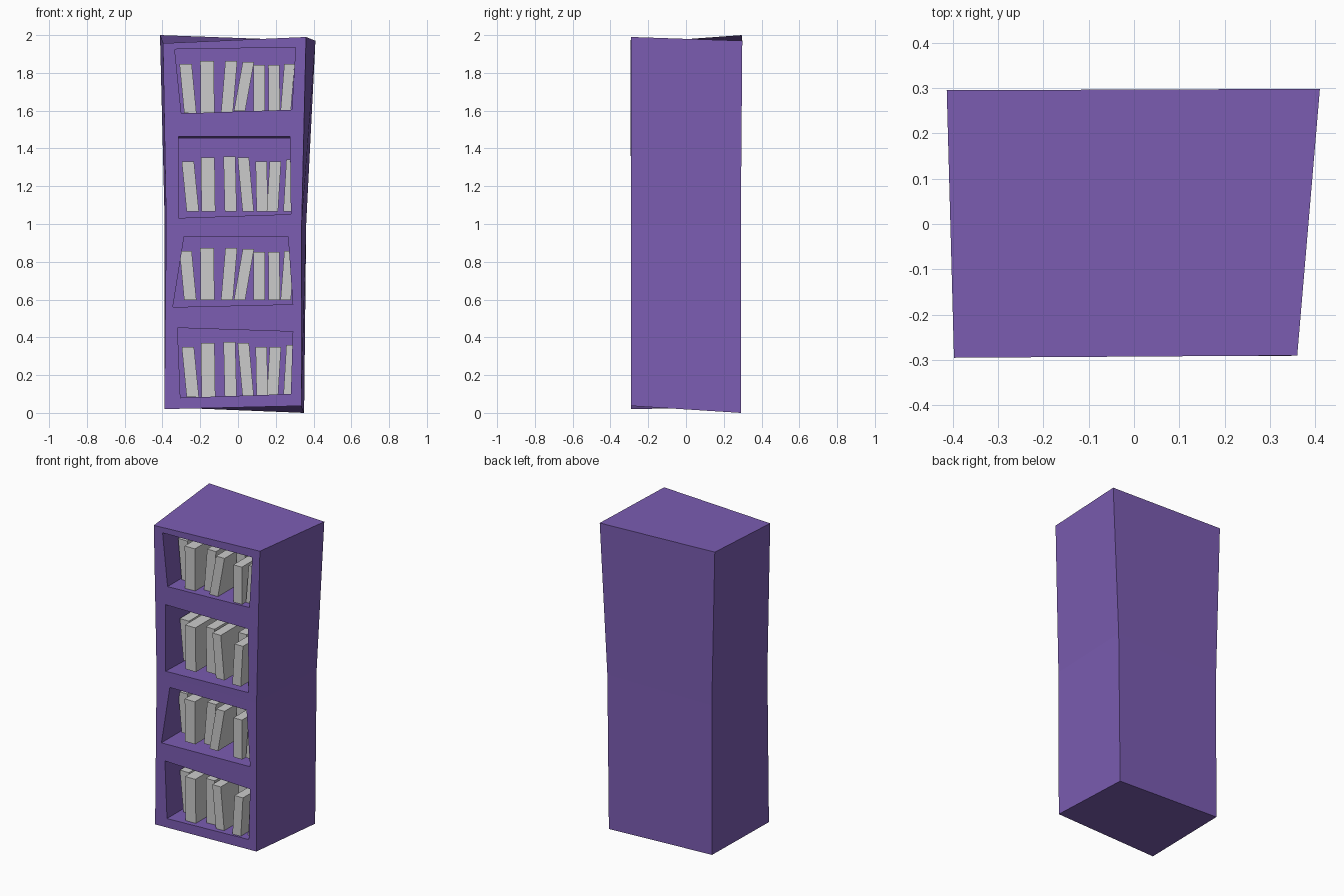
import bpy, bmesh

if "Cube" in bpy.data.objects:
    bpy.data.objects.remove(bpy.data.objects["Cube"])

purple = bpy.data.materials.new("purple_wood")
purple.diffuse_color = (0.2, 0.11, 0.45, 1)
purple.use_nodes = True
purple.node_tree.nodes["Principled BSDF"].inputs["Base Color"].default_value = purple.diffuse_color


def loft(name, rings, mat=None):
    """Solid made by joining four-cornered rings, with both ends closed."""
    bm = bmesh.new()
    loops = [[bm.verts.new(p) for p in ring] for ring in rings]
    for a, b in zip(loops, loops[1:]):
        for i in range(4):
            j = (i + 1) % 4
            bm.faces.new((a[i], a[j], b[j], b[i]))
    bm.faces.new(loops[0][::-1])
    bm.faces.new(loops[-1])
    bmesh.ops.recalc_face_normals(bm, faces=bm.faces)
    mesh = bpy.data.meshes.new(name)
    bm.to_mesh(mesh)
    bm.free()
    obj = bpy.data.objects.new(name, mesh)
    bpy.context.collection.objects.link(obj)
    if mat:
        mesh.materials.append(mat)
    return obj


def extrude_quad(name, quad, y0, y1, back_drop=0.0, mat=None):
    """Push a front-view (x, z) quad from y0 to y1."""
    return loft(name, [[(x, y0, z) for x, z in quad],
                       [(x, y1, z - back_drop) for x, z in quad]], mat)


# Crooked case: bottom, waist and top rings (front left, front right, back right, back left)
case = loft("bookcase_frame", [
    [(-0.39, -0.292, 0.02), (0.335, -0.29, 0.037), (0.35, 0.29, 0.0), (-0.39, 0.29, 0.03)],
    [(-0.38, -0.291, 1.0), (0.337, -0.291, 1.0), (0.361, 0.29, 1.0), (-0.388, 0.29, 1.0)],
    [(-0.397, -0.295, 1.957), (0.36, -0.29, 1.99), (0.41, 0.298, 1.97), (-0.413, 0.295, 2.0)],
], purple)

# Shelf recesses: top left, top right, bottom right, bottom left
openings = [
    [(-0.335, 1.925), (0.305, 1.935), (0.285, 1.605), (-0.30, 1.585)],
    [(-0.315, 1.467), (0.275, 1.467), (0.28, 1.055), (-0.315, 1.035)],
    [(-0.285, 0.935), (0.265, 0.935), (0.29, 0.575), (-0.345, 0.56)],
    [(-0.32, 0.45), (0.29, 0.43), (0.28, 0.10), (-0.305, 0.08)],
]
for i, quad in enumerate(openings):
    cutter = extrude_quad("recess_cutter_%d" % (i + 1), quad, -0.4, 0.12,
                          0.015 if i == 1 else 0.0, purple)
    cutter.hide_render = True
    cutter.hide_viewport = True
    mod = case.modifiers.new("recess", 'BOOLEAN')
    mod.operation = 'DIFFERENCE'
    mod.solver = 'EXACT'
    mod.object = cutter

# Two book rows: (top left x, bottom left x, height), sharing widths and setbacks
row_a = [(-0.31, -0.285, 0.26), (-0.20, -0.198, 0.275), (-0.067, -0.09, 0.275),
         (0.025, -0.022, 0.27), (0.082, 0.082, 0.255), (0.16, 0.162, 0.255),
         (0.245, 0.225, 0.26)]
row_b = [(-0.298, -0.272, 0.265), (-0.197, -0.193, 0.285), (-0.077, -0.07, 0.29),
         (-0.002, 0.024, 0.285), (0.093, 0.098, 0.265), (0.168, 0.152, 0.265),
         (0.256, 0.24, 0.275)]
widths = [0.065, 0.073, 0.063, 0.06, 0.06, 0.06, 0.055]
fronts = [-0.17, -0.26, -0.22, -0.26, -0.13, -0.275, -0.24]
shelves = [(row_a, 1.588), (row_b, 1.067), (row_a, 0.597), (row_b, 0.085)]

for s, (row, base) in enumerate(shelves):
    for b, ((xt, xb, h), w, y) in enumerate(zip(row, widths, fronts)):
        z0 = base + (0.01 if b >= 3 and s == 0 else 0)
        top = base + h
        quad = [(xt, top), (xt + w, top), (xb + w, z0), (xb, z0)]
        extrude_quad("book_%d_%d" % (s + 1, b + 1), quad, y, min(y + 0.25, 0.11))
